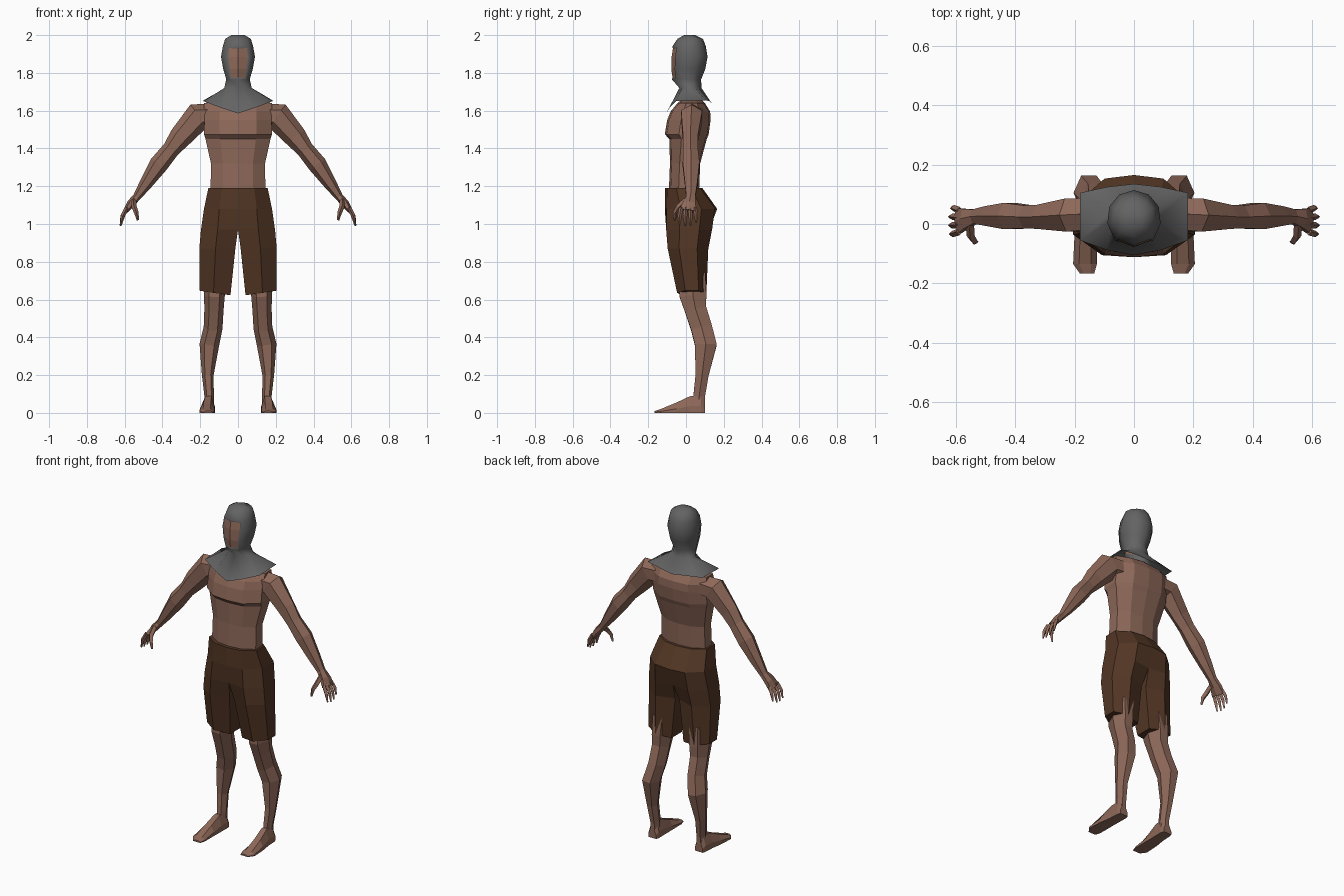
import bpy, bmesh, math
from mathutils import Vector

if "Cube" in bpy.data.objects:
    bpy.data.objects.remove(bpy.data.objects["Cube"])


def material(name, rgb):
    m = bpy.data.materials.new(name)
    m.diffuse_color = (*rgb, 1)
    m.use_nodes = True
    m.node_tree.nodes["Principled BSDF"].inputs["Base Color"].default_value = m.diffuse_color
    return m


SKIN = material("skin brown", (0.27, 0.14, 0.10))
CLOTH = material("dark brown cloth", (0.085, 0.037, 0.018))
GREY = material("grey hood cloth", (0.125, 0.125, 0.125))


def loft(bm, rings, cap_start=True, cap_end=True):
    """Skin a list of closed rings of points."""
    vs = [[bm.verts.new(p) for p in r] for r in rings]
    n = len(vs[0])
    for a, b in zip(vs, vs[1:]):
        for i in range(n):
            j = (i + 1) % n
            bm.faces.new((a[i], a[j], b[j], b[i]))
    if cap_start:
        bm.faces.new(vs[0])
    if cap_end:
        bm.faces.new(vs[-1])


def finish(bm, name, mats, mirror=False):
    bmesh.ops.recalc_face_normals(bm, faces=bm.faces[:])
    me = bpy.data.meshes.new(name)
    bm.to_mesh(me)
    bm.free()
    for m in mats:
        me.materials.append(m)
    ob = bpy.data.objects.new(name, me)
    bpy.context.collection.objects.link(ob)
    if mirror:
        ob.modifiers.new("mirror", "MIRROR").use_axis[0] = True
    return ob


def full(half):
    """Complete a half ring (front centre to back centre) to both sides."""
    return half + [(-x, y, z) for x, y, z in half[-2:0:-1]]


def tube(bm, path, n=6):
    """Rings across a path of (x, y, z, radius, y radius)."""
    pts = [Vector(p[:3]) for p in path]
    rings = []
    for i, p in enumerate(pts):
        t = (pts[min(i + 1, len(pts) - 1)] - pts[max(i - 1, 0)]).normalized()
        u = t.cross(Vector((0, 1, 0))).normalized()
        v = u.cross(t)
        r, ry = path[i][3:]
        if n == 6:
            ry /= 0.9
        rings.append([p + u * r * math.cos(a) + v * ry * math.sin(a)
                      for a in (2 * math.pi * k / n for k in range(n))])
    loft(bm, rings)


# Torso with a chest ledge: z, half width, front y, back y
bm = bmesh.new()
rings = []
for z, w, f, b in [(1.13, .14, -.085, .07), (1.19, .145, -.09, .07), (1.32, .143, -.085, .075),
                   (1.45, .172, -.088, .11), (1.475, .18, -.112, .12), (1.55, .178, -.10, .13),
                   (1.595, .18, -.082, .128), (1.64, .18, -.045, .10), (1.66, .08, -.02, .08)]:
    d = b - f
    rings.append(full([(0, f, z), (.55 * w, f + .01, z), (w, f + .32 * d, z),
                       (w, f + .72 * d, z), (.55 * w, b - .008, z), (0, b, z)]))
loft(bm, rings)
finish(bm, "torso", [SKIN])

# Hood with cape: z, half width, front y, back y
bm = bmesh.new()
rings = []
for z, w, f, b in [(2.0, .035, -.01, .05), (1.98, .068, -.045, .09), (1.94, .08, -.072, .105),
                   (1.885, .09, -.08, .114), (1.82, .078, -.082, .102), (1.765, .062, -.074, .08),
                   (1.72, .073, -.035, .082)]:
    d = b - f
    rings.append(full([(0, f, z), (.7 * w, f + .12 * d, z), (w, f + .42 * d, z),
                       (.92 * w, f + .72 * d, z), (.55 * w, b - .015, z), (0, b, z)]))
rings.append(full([(0, -.105, 1.585), (.09, -.088, 1.615), (.182, -.055, 1.65),
                   (.182, .105, 1.655), (.09, .125, 1.65), (0, .135, 1.64)]))
loft(bm, rings, cap_end=False)
bmesh.ops.recalc_face_normals(bm, faces=bm.faces[:])
for fc in bm.faces:
    fc.smooth = True
# Face: inset the front panels
face = [fc for fc in bm.faces if 1.77 < fc.calc_center_median().z < 1.94
        and fc.calc_center_median().y < -.05 and abs(fc.calc_center_median().x) < .045]
bmesh.ops.inset_region(bm, faces=face, thickness=.011, depth=-.004)
for fc in face:
    fc.material_index = 1
    fc.smooth = False
finish(bm, "hood_and_face", [GREY, SKIN])

# Shorts, one half: z, inner x, outer x, front y, back y, inner chamfer
bm = bmesh.new()
rings = []
for z, xi, xo, f, b, c in [(1.19, 0, .157, -.11, .087, 0), (1.08, 0, .18, -.112, .165, 0),
                           (.97, 0, .196, -.115, .15, .1), (.87, .014, .205, -.107, .13, .2),
                           (.635, .04, .203, -.057, .12, .22)]:
    d, m = b - f, xi + .55 * (xo - xi)
    tilt = .012 if z < .7 else 0
    rings.append([(xi, f + c * d, z - tilt), (m, f + .01, z), (xo, f + .3 * d, z + tilt),
                  (xo, f + .7 * d, z + tilt), (m, b - .012, z), (xi, b - c * d, z - tilt)])
loft(bm, rings)
seam = [fc for fc in bm.faces if all(abs(v.co.x) < 1e-5 for v in fc.verts)]
bmesh.ops.delete(bm, geom=seam, context="FACES")
finish(bm, "shorts", [CLOTH], mirror=True)

# Legs
bm = bmesh.new()
tube(bm, [(.12, .035, .74, .06, .07), (.125, .037, .62, .055, .074), (.127, .05, .55, .051, .06),
          (.132, .082, .45, .05, .058), (.152, .105, .36, .052, .06), (.16, .085, .20, .031, .036),
          (.153, .07, .09, .025, .032), (.153, .068, .03, .025, .032)])
finish(bm, "leg", [SKIN], mirror=True)

# Feet: y, centre x, half width, height
bm = bmesh.new()
loft(bm, [[(x - w, y, 0), (x - w, y, h * .4), (x - w * .5, y, h), (x + w * .5, y, h),
           (x + w, y, h * .4), (x + w, y, 0)]
          for y, x, w, h in [(.10, .155, .026, .05), (.08, .155, .032, .09), (.02, .157, .033, .088),
                             (-.05, .163, .038, .055), (-.135, .165, .04, .02),
                             (-.167, .158, .024, .01)]])
finish(bm, "foot", [SKIN], mirror=True)

# Arms down to the knuckles
bm = bmesh.new()
tube(bm, [(.14, .035, 1.572, .066, .055), (.21, .03, 1.57, .075, .058), (.305, .024, 1.46, .06, .042),
          (.355, .024, 1.395, .046, .04), (.42, .027, 1.315, .05, .046), (.49, .027, 1.21, .034, .034),
          (.536, .025, 1.143, .021, .025), (.568, .018, 1.108, .021, .035),
          (.593, .01, 1.07, .014, .045)])
finish(bm, "arm", [SKIN], mirror=True)

# Fingers and thumb
bm = bmesh.new()
for k, (y, reach) in enumerate([(.046, .8), (.022, .97), (-.002, 1), (-.026, .92)]):
    spread = (1.5 - k) * .005
    tube(bm, [(.588, y, 1.085, .012, .012), (.588 + .024 * reach, y + spread, 1.085 - .045 * reach, .011, .011),
              (.588 + .034 * reach, y + spread, 1.085 - .095 * reach, .005, .005)], n=4)
tube(bm, [(.553, .0, 1.125, .014, .016), (.55, -.04, 1.09, .014, .014),
          (.538, -.058, 1.06, .012, .012), (.53, -.06, 1.02, .006, .006)], n=4)
finish(bm, "fingers", [SKIN], mirror=True)
